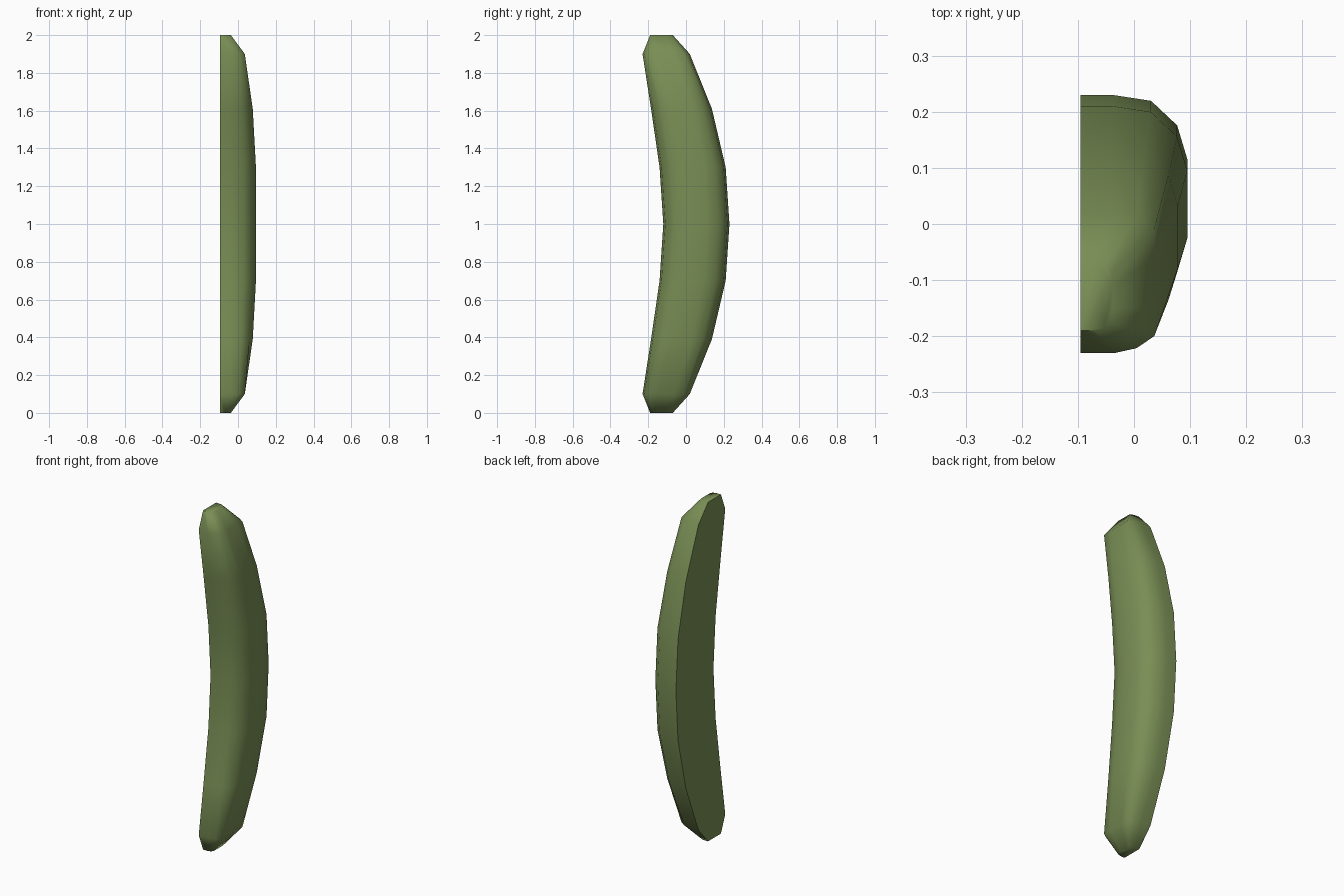
import bpy, bmesh, math

if "Cube" in bpy.data.objects:
    bpy.data.objects.remove(bpy.data.objects["Cube"])

# Lengthwise rings: height, inner y, outer y, thickness, end blend (0 = body, 1 = end)
half_rings = [(0.0, -0.19, -0.07, 0.057, 1.0), (0.10, -0.23, 0.02, 0.131, 1.0),
              (0.39, -0.185, 0.137, 0.173, 0.0), (0.70, -0.14, 0.21, 0.19, 0.0)]
rings = (half_rings + [(1.0, -0.12, 0.23, 0.19, 0.0)]
         + [(2 - r[0],) + r[1:] for r in reversed(half_rings)])

# Half cross-section: (share of half width, share of thickness)
body = [(1, 0), (1, 0.30), (0.94, 0.66), (0.69, 0.905), (0.345, 1)]
end = [(1, 0), (1, 0.46), (0.93, 0.76), (0.76, 1), (0.345, 1)]
FLAT_X = -0.095


def section(z, y0, y1, depth, blend):
    mid, hw = (y0 + y1) / 2, (y1 - y0) / 2
    pts = [(a + (c - a) * blend, b + (d - b) * blend)
           for (a, b), (c, d) in zip(body, end)]
    pts = pts + [(-a, d) for a, d in reversed(pts)]
    return [(FLAT_X + d * depth, mid + a * hw, z) for a, d in pts]


# Curved half slice: skin lofted between rings, closed by the flat cut face and end caps
bm = bmesh.new()
loops = [[bm.verts.new(p) for p in section(*r)] for r in rings]
n = len(loops[0])
for lo, hi in zip(loops, loops[1:]):
    for i in range(n):
        j = (i + 1) % n
        bm.faces.new((lo[i], lo[j], hi[j], hi[i]))
bm.faces.new(loops[0])
bm.faces.new(loops[-1])
bmesh.ops.recalc_face_normals(bm, faces=bm.faces)

mesh = bpy.data.meshes.new("pickle_slice")
bm.to_mesh(mesh)
bm.free()
obj = bpy.data.objects.new("pickle_slice", mesh)
bpy.context.collection.objects.link(obj)

# Green skin
mat = bpy.data.materials.new("pickle_green")
mat.diffuse_color = (0.19, 0.27, 0.09, 1)
mat.use_nodes = True
mat.node_tree.nodes["Principled BSDF"].inputs["Base Color"].default_value = mat.diffuse_color
mesh.materials.append(mat)

# Smooth skin, crisp cut edge
bpy.context.view_layer.objects.active = obj
obj.select_set(True)
bpy.ops.object.shade_smooth_by_angle(angle=math.radians(65))
